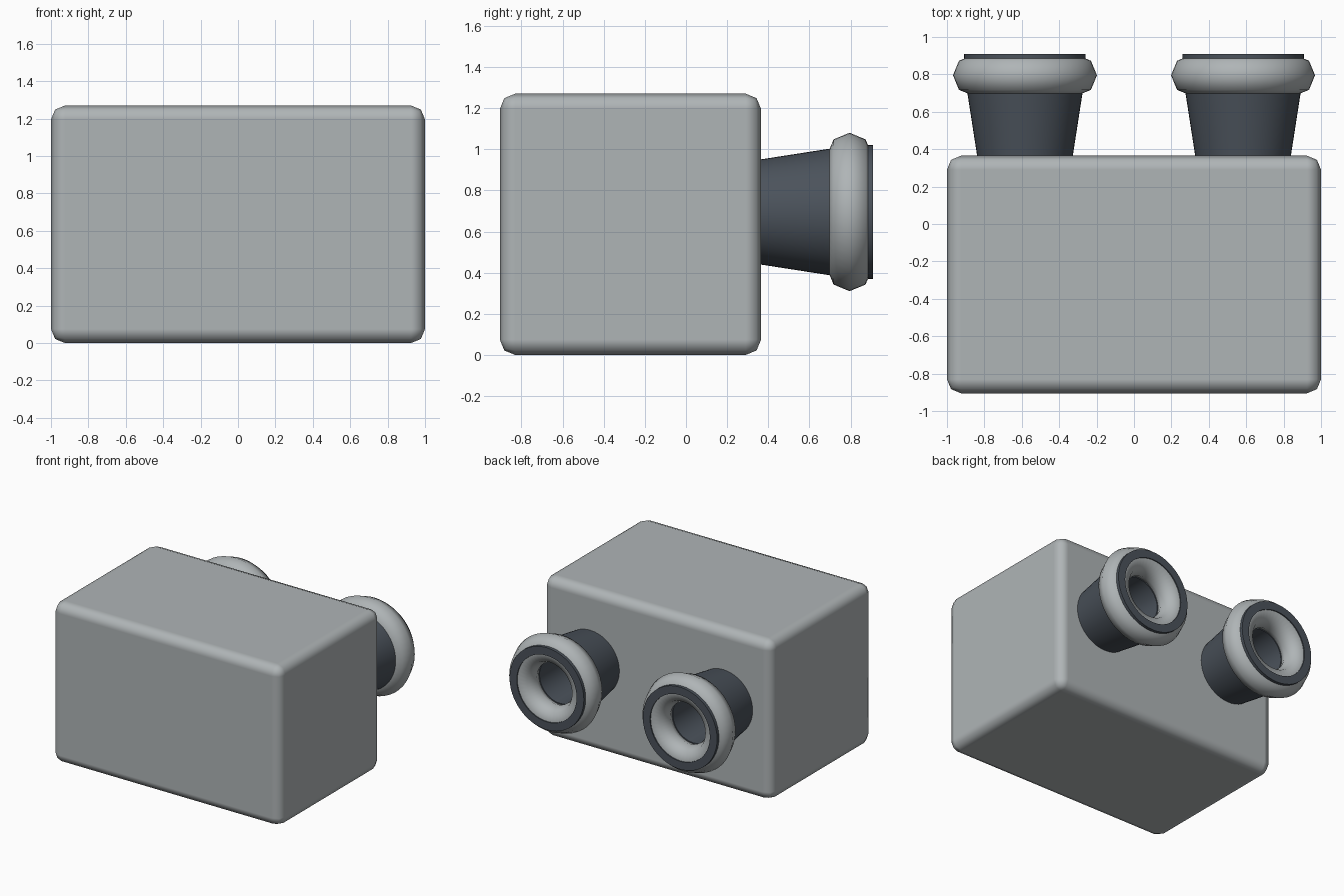
import bpy
import math
from mathutils import Matrix

cube = bpy.data.objects.get("Cube")
if cube:
    bpy.data.objects.remove(cube, do_unlink=True)


def make_material(name, colour):
    mat = bpy.data.materials.new(name)
    mat.use_nodes = True
    mat.diffuse_color = (*colour, 1)
    mat.node_tree.nodes["Principled BSDF"].inputs["Base Color"].default_value = (*colour, 1)
    return mat


light_grey = make_material("light grey", (0.43, 0.46, 0.47))
dark_slate = make_material("dark slate", (0.07, 0.085, 0.105))

SIDES = 48
CENTRE_X, CENTRE_Z = 0.583, 0.695


def finish(name, mat, angle=50):
    obj = bpy.context.object
    obj.name = name
    obj.data.materials.append(mat)
    bpy.ops.object.shade_smooth_by_angle(angle=math.radians(angle))
    return obj


def lathe(name, x, profile, mat):
    """Turn a closed (radius, y) profile around the port axis."""
    verts, faces, n = [], [], len(profile)
    for i in range(SIDES):
        turn = Matrix.Rotation(math.tau * i / SIDES, 3, 'Y')
        for r, y in profile:
            verts.append(turn @ Matrix.Identity(3).col[0] * r + Matrix.Identity(3).col[1] * y)
        for j in range(n):
            k, m = (i + 1) % SIDES, (j + 1) % n
            faces.append((i * n + j, i * n + m, k * n + m, k * n + j))
    mesh = bpy.data.meshes.new(name)
    mesh.from_pydata(verts, [], faces)
    obj = bpy.data.objects.new(name, mesh)
    obj.location = (x, 0, CENTRE_Z)
    bpy.context.collection.objects.link(obj)
    bpy.ops.object.select_all(action='DESELECT')
    bpy.context.view_layer.objects.active = obj
    obj.select_set(True)
    bpy.ops.object.mode_set(mode='EDIT')
    bpy.ops.mesh.select_all(action='SELECT')
    bpy.ops.mesh.normals_make_consistent(inside=False)
    bpy.ops.object.mode_set(mode='OBJECT')
    return finish(name, mat)


# Rounded main block
bpy.ops.mesh.primitive_cube_add(size=1, location=(0, -0.27, 0.635))
body = bpy.context.object
body.scale = (2, 1.27, 1.27)
bpy.ops.object.transform_apply(location=False, rotation=False, scale=True)
finish("body", light_grey, 180)
bevel = body.modifiers.new("rounded_edges", 'BEVEL')
bevel.width = 0.075
bevel.segments = 2
bevel.harden_normals = True

# Two flared ports on the back
for side, x in (("left", CENTRE_X), ("right", -CENTRE_X)):
    # Tapered hollow neck
    lathe(side + "_neck", x, [(0.255, 0.36), (0.314, 0.74), (0.18, 0.74), (0.18, 0.36)], dark_slate)

    # Rounded collar
    bpy.ops.mesh.primitive_torus_add(
        location=(x, 0.795, CENTRE_Z), rotation=(math.pi / 2, 0, 0),
        major_radius=0.275, minor_radius=0.11, major_segments=SIDES, minor_segments=8)
    finish(side + "_collar", light_grey, 60)

    # Flat rim on the mouth
    lathe(side + "_rim", x, [(0.325, 0.84), (0.325, 0.908), (0.262, 0.908), (0.262, 0.84)], dark_slate)
